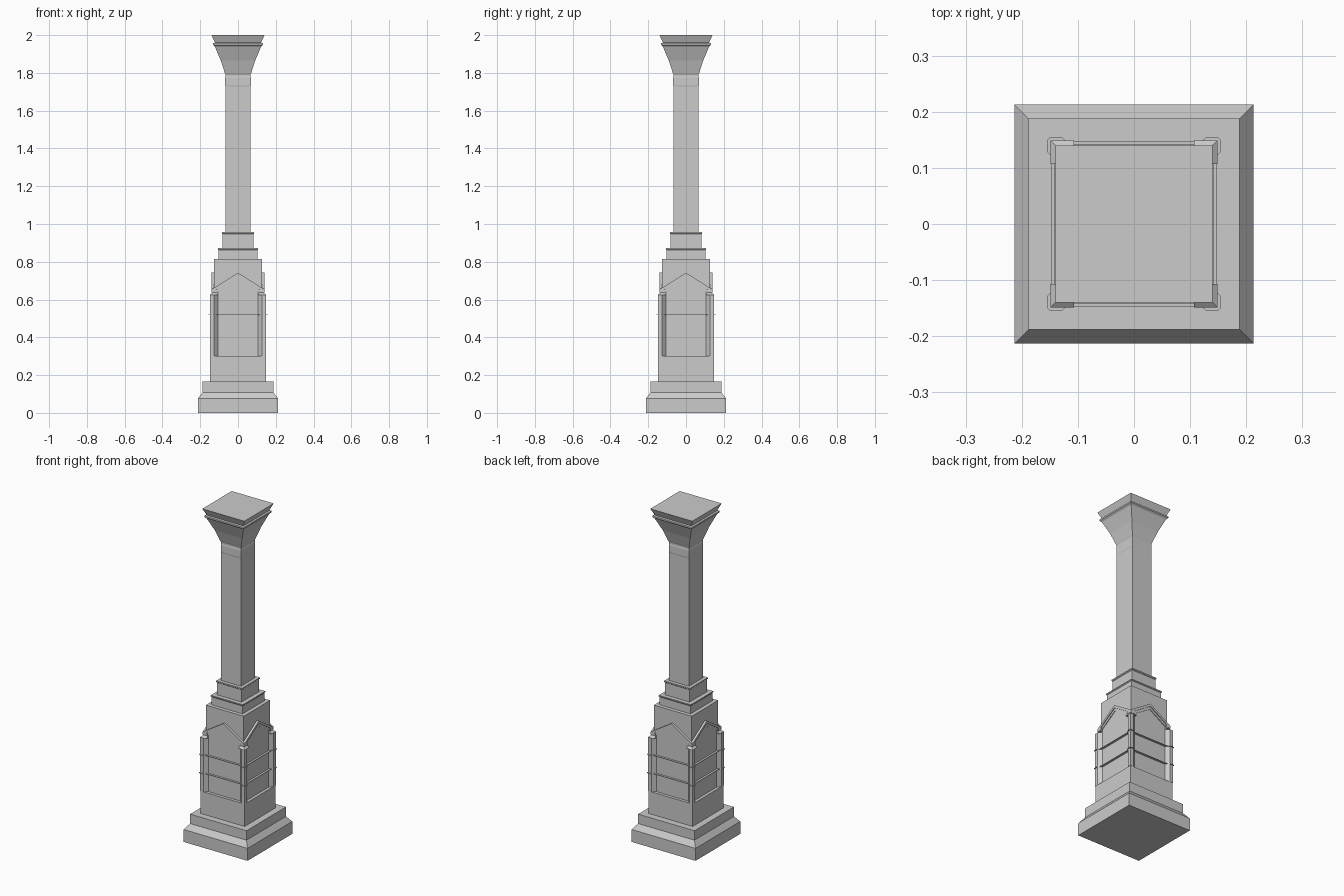
import bpy, math
from mathutils import Matrix

if "Cube" in bpy.data.objects:
    bpy.data.objects.remove(bpy.data.objects["Cube"])


def make(name, verts, faces):
    me = bpy.data.meshes.new(name)
    me.from_pydata(verts, [], faces)
    me.update()
    ob = bpy.data.objects.new(name, me)
    bpy.context.collection.objects.link(ob)
    return ob


def square_stack(name, profile):
    """Square rings (half width, height) joined into a closed solid."""
    verts, faces = [], []
    for h, z in profile:
        verts += [(-h, -h, z), (h, -h, z), (h, h, z), (-h, h, z)]
    for r in range(len(profile) - 1):
        for i in range(4):
            j = (i + 1) % 4
            faces.append((r*4 + i, r*4 + j, r*4 + 4 + j, r*4 + 4 + i))
    n = len(verts)
    faces += [(3, 2, 1, 0), (n - 4, n - 3, n - 2, n - 1)]
    return make(name, verts, faces)


def prism(name, outline, z0, z1):
    """Extrude a plan outline upwards."""
    n = len(outline)
    verts = [(x, y, z) for z in (z0, z1) for x, y in outline]
    faces = [(i, (i + 1) % n, (i + 1) % n + n, i + n) for i in range(n)]
    faces += [tuple(reversed(range(n))), tuple(range(n, 2*n))]
    return make(name, verts, faces)


def four_sided(side):
    """Repeat the points of the front side around the z axis."""
    out = []
    for k in range(4):
        c, s = round(math.cos(k*math.pi/2)), round(math.sin(k*math.pi/2))
        out += [(x*c - y*s, x*s + y*c) for x, y in side]
    return out


# Plinth
square_stack("plinth", [(.213, 0), (.213, .075), (.188, .108), (.188, .165)])

# Pedestal below the panels
square_stack("pedestal_base", [(.148, .165), (.148, .30)])

# Pedestal with a splayed recessed panel on each side
panel = [(-.149, -.149), (-.127, -.149), (-.107, -.130), (.107, -.130), (.127, -.149)]
prism("panelled_pedestal", four_sided(panel), .30, .625)

# Sloping caps over the four corner posts
for k in range(4):
    ob = make("post_cap",
              [(.107, .107, .625), (.149, .107, .625), (.149, .149, .625), (.107, .149, .625),
               (.107, .107, .64), (.13, .107, .64), (.13, .13, .64), (.107, .13, .64)],
              [(3, 2, 1, 0), (4, 5, 6, 7), (0, 1, 5, 4), (1, 2, 6, 5), (2, 3, 7, 6), (3, 0, 4, 7)])
    ob.data.transform(Matrix.Rotation(k*math.pi/2, 4, 'Z'))

# Thin plates that ring the pedestal at two heights
plate = [(-.155, -.149), (-.149, -.155), (-.129, -.155), (-.117, -.143),
         (.117, -.143), (.129, -.155), (.149, -.155)]
for z in (.41, .52):
    prism("thin_band", four_sided(plate), z - .001, z + .001)

# Upper pedestal and steps
square_stack("upper_pedestal", [(.126, .60), (.126, .815)])
square_stack("lower_step", [(.104, .815), (.104, .862), (.107, .866), (.107, .872)])
square_stack("upper_step", [(.082, .872), (.082, .946), (.086, .95), (.086, .957)])


# Gable panels and mouldings on each side
def gable(name, half, apex, thick, depth, k):
    drop = half*.63
    pts = [(-half, apex - drop), (0, apex), (half, apex - drop),
           (half, apex - drop - thick), (0, apex - thick), (-half, apex - drop - thick)]
    verts = [(x, y, z) for y in (-depth, -.11) for x, z in pts]
    faces = [(0, 5, 4, 1), (1, 4, 3, 2), (6, 7, 10, 11), (7, 8, 9, 10)]
    faces += [(i, (i + 1) % 6, (i + 1) % 6 + 6, i + 6) for i in range(6)]
    ob = make(name, verts, faces)
    ob.data.transform(Matrix.Rotation(k*math.pi/2, 4, 'Z'))


for k in range(4):
    gable("gable_panel", .128, .712, .09, .130, k)
    gable("gable_inner_moulding", .134, .727, .017, .134, k)
    gable("gable_outer_moulding", .139, .742, .016, .139, k)

# Shaft and its neck band
square_stack("shaft", [(.066, .957), (.066, 1.79)])
square_stack("neck_band", [(.066, 1.727), (.0675, 1.732), (.0675, 1.775), (.066, 1.78)])

# Flared capital and abacus
square_stack("capital", [(.064, 1.785), (.070, 1.80), (.091, 1.865), (.123, 1.94),
                         (.132, 1.948), (.132, 1.957), (.121, 1.96)])
square_stack("abacus", [(.121, 1.957), (.140, 2.0)])
